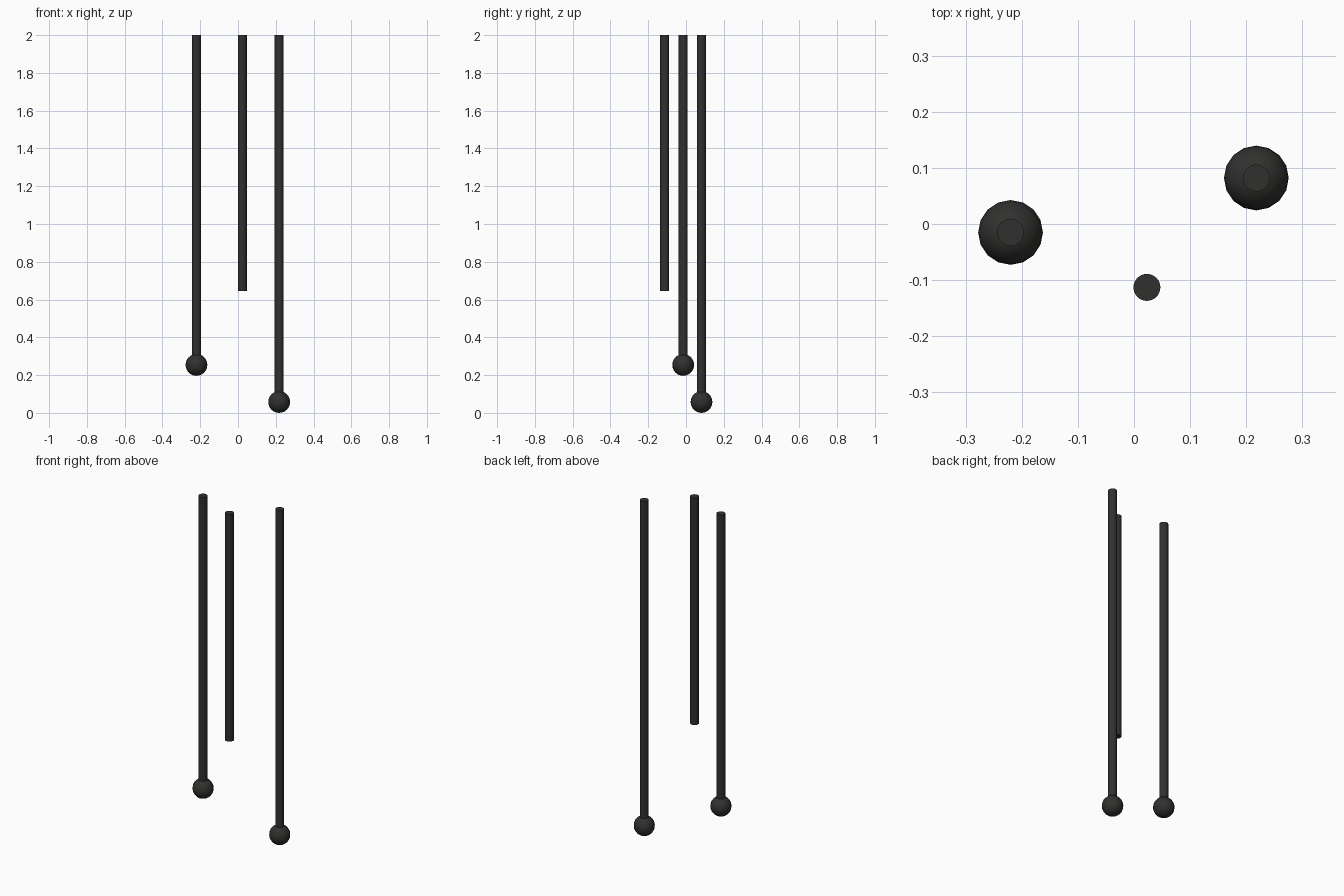
import bpy
import math

if "Cube" in bpy.data.objects:
    bpy.data.objects.remove(bpy.data.objects["Cube"])

TOP = 2.0
ROD_R = 0.024
BALL_R = 0.0577

dark = bpy.data.materials.new("dark_metal")
dark.diffuse_color = (0.03, 0.03, 0.028, 1)
dark.use_nodes = True
dark.node_tree.nodes["Principled BSDF"].inputs["Base Color"].default_value = dark.diffuse_color


def finish(name):
    ob = bpy.context.object
    ob.name = name
    ob.data.materials.append(dark)
    bpy.ops.object.shade_smooth_by_angle(angle=math.radians(40))


def rod(name, x, y, bottom):
    bpy.ops.mesh.primitive_cylinder_add(
        vertices=32, radius=ROD_R, depth=TOP - bottom,
        location=(x, y, (TOP + bottom) / 2))
    finish(name)


def ball(name, x, y, z):
    bpy.ops.mesh.primitive_uv_sphere_add(
        segments=16, ring_count=12, radius=BALL_R, location=(x, y, z))
    finish(name)


# Hanging rods: name, x, y, lower end, ball at the end
for name, x, y, z, has_ball in (
        ("left", -0.22, -0.015, 0.254, True),
        ("right", 0.218, 0.082, BALL_R, True),
        ("middle", 0.023, -0.113, 0.645, False)):
    rod(name + "_rod", x, y, z)
    if has_ball:
        ball(name + "_ball", x, y, z)
